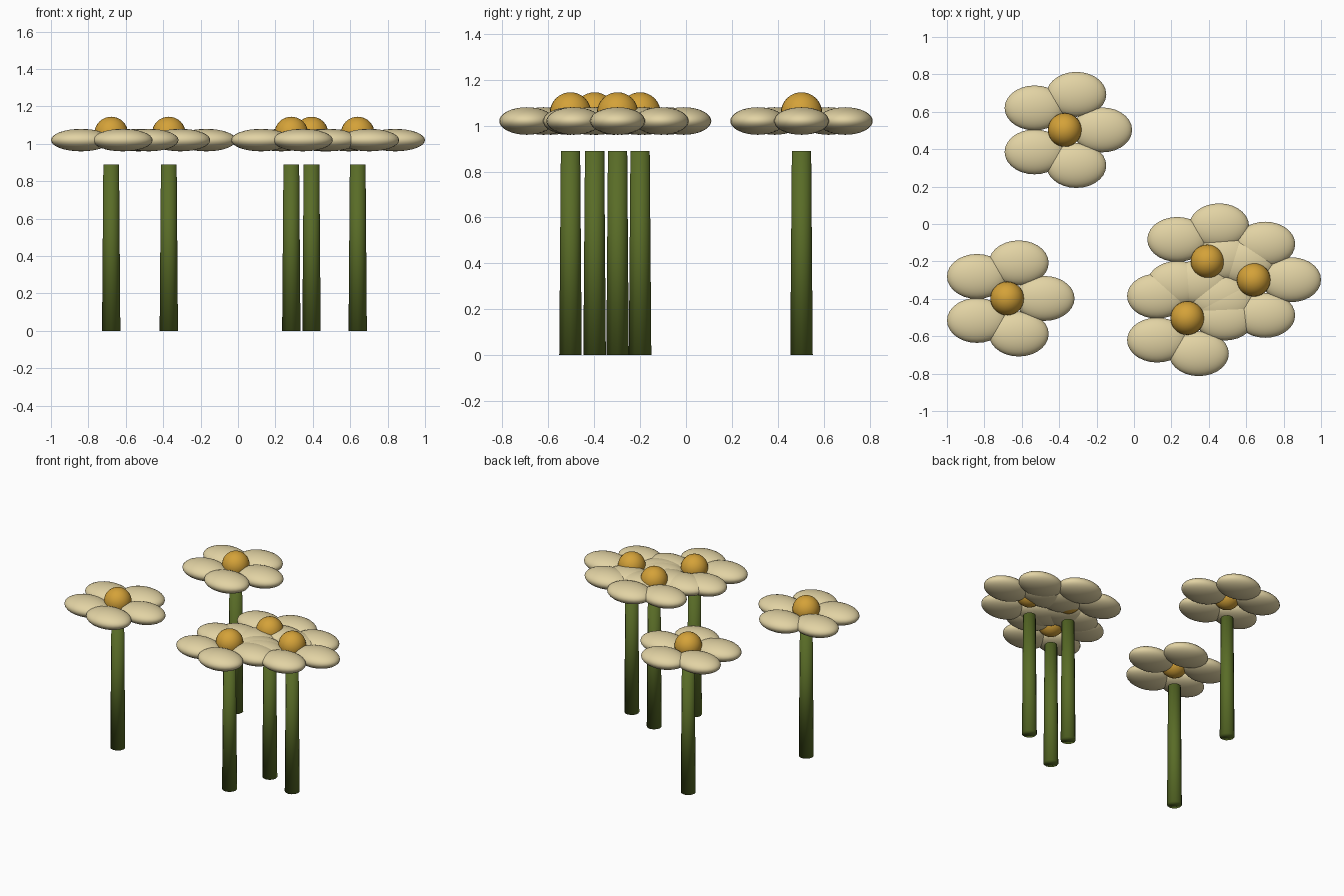
import bpy, math

if "Cube" in bpy.data.objects:
    bpy.data.objects.remove(bpy.data.objects["Cube"])

def material(name, rgb):
    m = bpy.data.materials.new(name)
    m.diffuse_color = (*rgb, 1)
    m.use_nodes = True
    m.node_tree.nodes["Principled BSDF"].inputs["Base Color"].default_value = m.diffuse_color
    return m

CREAM = material("cream petal", (0.76, 0.65, 0.37))
GOLD = material("golden centre", (0.66, 0.36, 0.04))
GREEN = material("stem green", (0.10, 0.15, 0.02))

def finish(name, mat):
    ob = bpy.context.object
    ob.name = name
    ob.data.materials.append(mat)
    bpy.ops.object.shade_smooth()
    return ob

def ball(name, loc, size, mat, seg=28, rings=16):
    bpy.ops.mesh.primitive_uv_sphere_add(segments=seg, ring_count=rings, radius=1, location=loc)
    bpy.context.object.scale = size
    return finish(name, mat)

def flower(i, x, y):
    # Tapered stem, smooth over the caps, stopping just below the head
    bpy.ops.mesh.primitive_cone_add(vertices=12, radius1=0.049, radius2=0.042,
                                    depth=0.89, location=(x, y, 0.445))
    finish(f"stem_{i}", GREEN)
    # Five flattened petals, all stretched along x
    for k in range(5):
        a = math.tau * k / 5
        ball(f"petal_{i}_{k}", (x + 0.2 * math.cos(a), y + 0.2 * math.sin(a), 1.02),
             (0.16, 0.12, 0.06), CREAM)
    # Round centre
    ball(f"flower_centre_{i}", (x, y, 1.055), (0.09, 0.09, 0.09), GOLD)

for i, (x, y) in enumerate([(-0.37, 0.503), (-0.678, -0.398), (0.393, -0.2),
                            (0.64, -0.298), (0.285, -0.503)]):
    flower(i, x, y)
